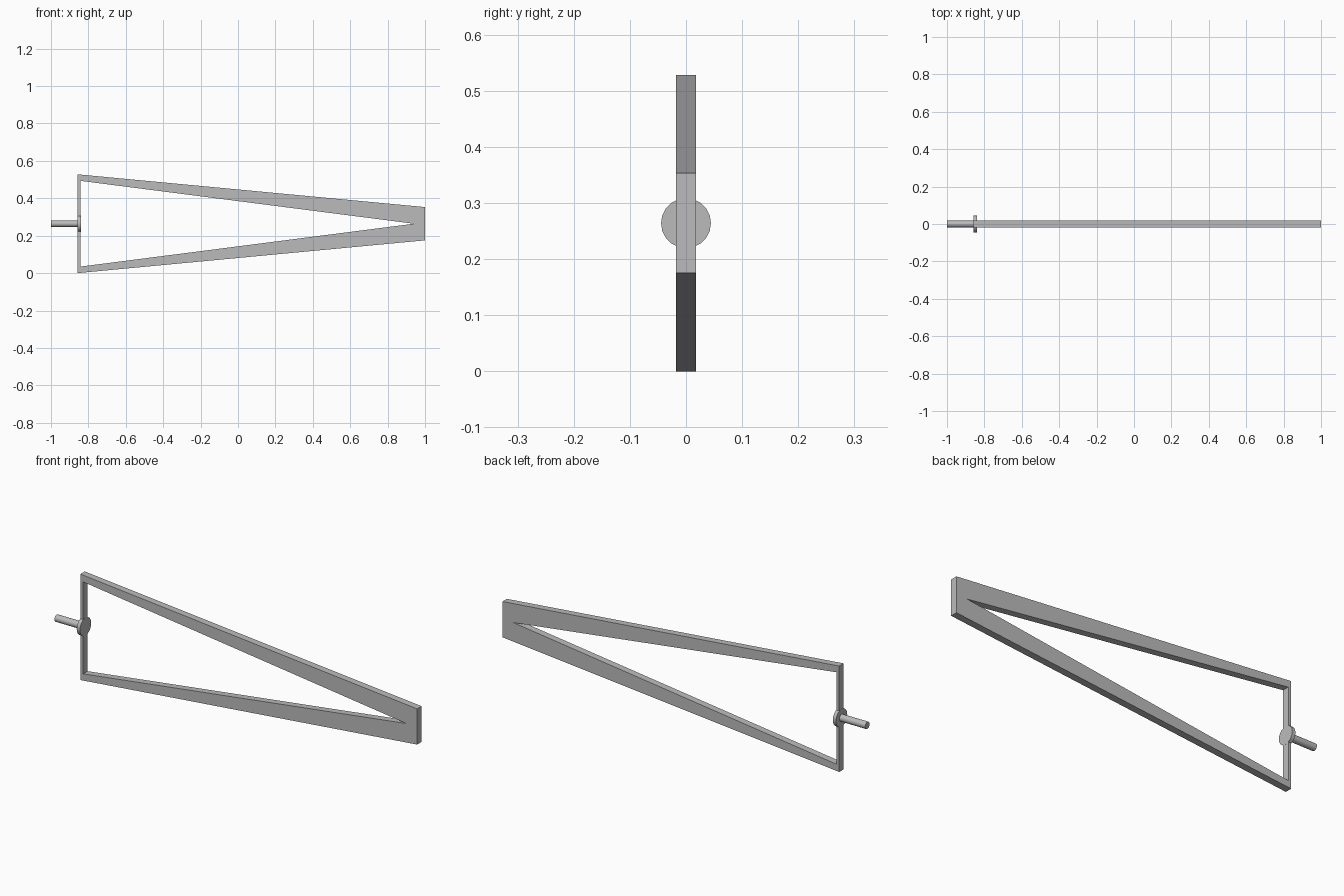
import bpy, bmesh, math

cube = bpy.data.objects.get("Cube")
if cube:
    bpy.data.objects.remove(cube, do_unlink=True)

MID_Z = 0.264
HALF_DEPTH = 0.0175

grey = bpy.data.materials.new("plain grey")
grey.use_nodes = True
colour = (0.5, 0.5, 0.5, 1)
grey.diffuse_color = colour
grey.node_tree.nodes["Principled BSDF"].inputs["Base Color"].default_value = colour


def add_object(name, bm):
    bmesh.ops.recalc_face_normals(bm, faces=bm.faces)
    mesh = bpy.data.meshes.new(name)
    bm.to_mesh(mesh)
    bm.free()
    mesh.materials.append(grey)
    obj = bpy.data.objects.new(name, mesh)
    bpy.context.collection.objects.link(obj)
    return obj


def rod(name, x0, x1, radius, sides):
    bpy.ops.mesh.primitive_cylinder_add(
        vertices=sides, radius=radius, depth=x1 - x0,
        location=((x0 + x1) / 2, 0, MID_Z), rotation=(0, math.pi / 2, 0))
    obj = bpy.context.object
    obj.name = name
    obj.data.materials.append(grey)
    bpy.ops.object.shade_smooth_by_angle(angle=math.radians(30))


# Tapered frame: outer trapezoid around a triangular opening
outer = [(-0.857, 0), (1, 0.175), (1, 0.353), (-0.857, 0.528)]
inner = [(-0.841, 0.035), (0.94, MID_Z), (0.94, MID_Z), (-0.841, 0.493)]
bm = bmesh.new()
rings = [[bm.verts.new((x, -HALF_DEPTH, z)) for x, z in ring] for ring in (outer, inner)]
for i in range(4):
    j = (i + 1) % 4
    bm.faces.new((rings[0][i], rings[0][j], rings[1][j], rings[1][i]))
bmesh.ops.remove_doubles(bm, verts=bm.verts, dist=0.0001)
front = bm.faces[:]
extruded = bmesh.ops.extrude_face_region(bm, geom=front, use_keep_orig=True)
moved = [v for v in extruded["geom"] if isinstance(v, bmesh.types.BMVert)]
bmesh.ops.translate(bm, verts=moved, vec=(0, 2 * HALF_DEPTH, 0))
add_object("tapered_frame", bm)

# Round flange and the shaft standing out from it
rod("flange", -0.858, -0.8405, 0.0445, 20)
rod("shaft", -1, -0.85, 0.0175, 16)
